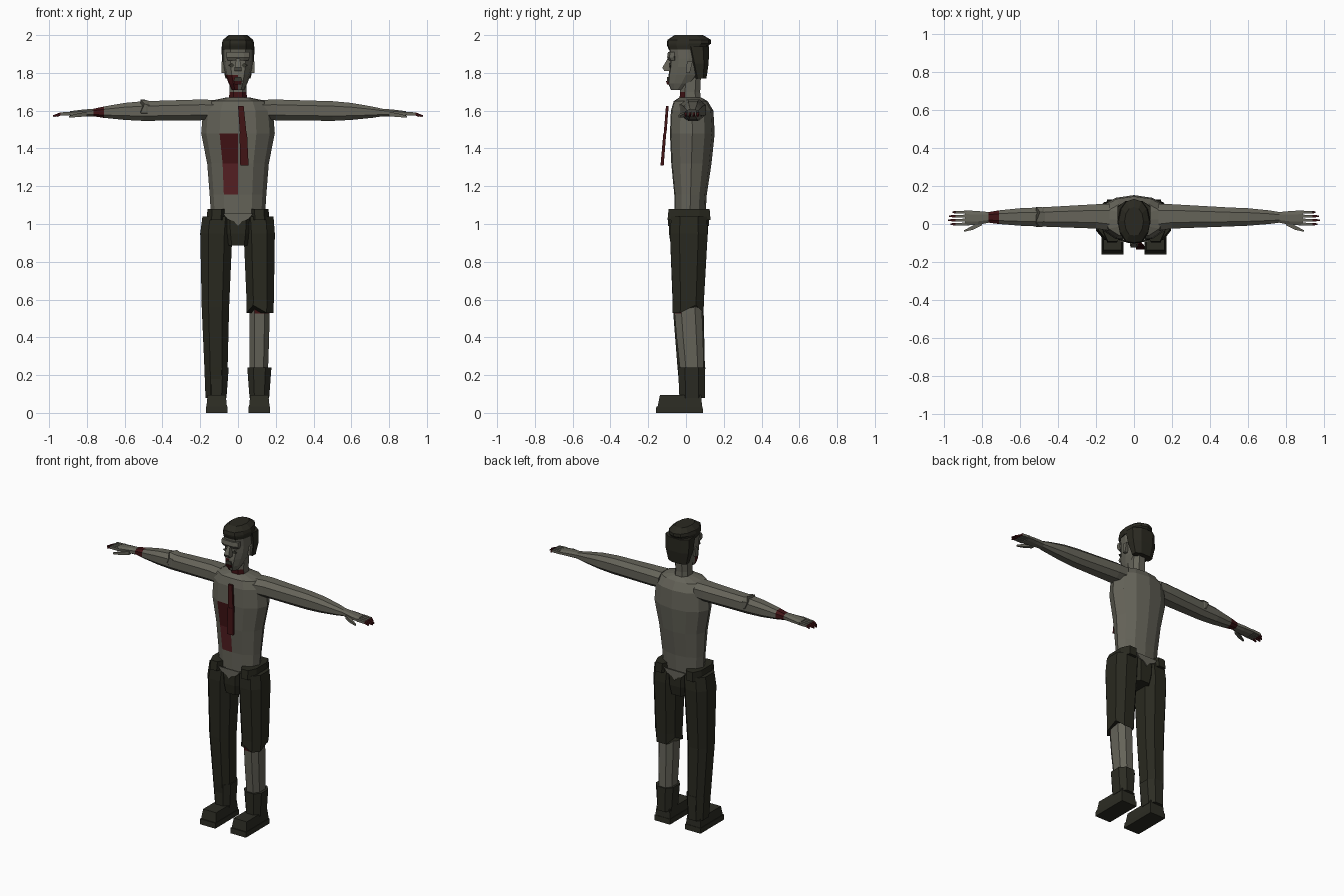
import bpy, bmesh
from mathutils import Vector

cube = bpy.data.objects.get("Cube")
if cube:
    bpy.data.objects.remove(cube, do_unlink=True)


def material(name, r, g, b):
    m = bpy.data.materials.new(name)
    m.use_nodes = True
    m.diffuse_color = (r, g, b, 1)
    m.node_tree.nodes["Principled BSDF"].inputs["Base Color"].default_value = (r, g, b, 1)
    return m


skin = material("grey skin", .13, .126, .10)
cloth = material("dark trousers", .022, .022, .014)
hair_mat = material("dark hair", .023, .022, .015)
leather = material("boot leather", .025, .025, .017)
stain = material("red stain", .095, .014, .017)
dark_stain = material("dark red stain", .05, .006, .007)
shadow = material("eye socket", .04, .04, .03)

# Unit cross-sections
SQUARE = [(-1, -1), (1, -1), (1, 1), (-1, 1)]
OCT = [(-.5, -1), (.5, -1), (1, -.5), (1, .5), (.5, 1), (-.5, 1), (-1, .5), (-1, -.5)]
half = [(.5, -.95), (.86, -.55), (1, 0), (.84, .55), (.5, .88)]
BODY = [(0, -1)] + half + [(0, 1)] + [(-x, y) for x, y in reversed(half)]


def ring_z(shape, z, x0, x1, y0, y1):
    """Horizontal ring filling the given extents."""
    return [Vector(((x0 + x1 + u * (x1 - x0)) / 2, (y0 + y1 + v * (y1 - y0)) / 2, z))
            for u, v in shape]


def ring_x(shape, x, y, ry, z, rz):
    """Ring across a limb that runs along x."""
    return [Vector((x, y + u * ry, z + v * rz)) for u, v in shape]


def loft(name, rings, mats, rule=None):
    bm = bmesh.new()
    rows = [[bm.verts.new(p) for p in r] for r in rings]
    n = len(rows[0])
    for a, b in zip(rows, rows[1:]):
        for i in range(n):
            j = (i + 1) % n
            bm.faces.new((a[i], a[j], b[j], b[i]))
    bm.faces.new(rows[0])
    bm.faces.new(rows[-1])
    bmesh.ops.recalc_face_normals(bm, faces=bm.faces)
    if rule:
        for f in bm.faces:
            f.material_index = rule(f.calc_center_median())
    me = bpy.data.meshes.new(name)
    bm.to_mesh(me)
    bm.free()
    for m in mats:
        me.materials.append(m)
    ob = bpy.data.objects.new(name, me)
    bpy.context.collection.objects.link(ob)
    return ob


def tower(name, shape, levels, mats, rule=None):
    return loft(name, [ring_z(shape, *l) for l in levels], mats, rule)


def body(name, levels, mats, rule=None):
    return tower(name, BODY, [(z, -w, w, f, b) for z, w, f, b in levels], mats, rule)


def plate(name, outline, y, mat, depth=.008):
    return loft(name, [[Vector((x, y + d, z)) for x, z in outline] for d in (0, depth)], [mat])


# Torso with stained belly faces
def belly(c):
    if c.y < 0 and -.1 < c.x < 0:
        if 1.32 < c.z < 1.48:
            return 2
        if 1.16 < c.z < 1.32:
            return 1
    return 0


body("torso", [(1.0, .14, -.06, .10), (1.155, .15, -.062, .11), (1.32, .163, -.078, .135),
               (1.48, .195, -.085, .152), (1.6, .185, -.08, .145), (1.65, .155, -.065, .115),
               (1.67, .06, -.035, .08)], [skin, stain, dark_stain], belly)

# Hanging torn strips in front of the chest
tower("upper_strip", SQUARE, [(1.48, .01, .045, -.118, -.103), (1.625, 0, .03, -.106, -.092)],
      [dark_stain])
tower("lower_strip", SQUARE, [(1.31, .012, .056, -.135, -.118), (1.48, .008, .048, -.12, -.105)],
      [dark_stain])

# Neck and head
tower("neck", OCT, [(1.64, -.05, .05, -.035, .08), (1.7, -.045, .045, -.032, .075),
                    (1.8, -.045, .045, -.025, .08)], [skin, dark_stain],
      lambda c: int(c.y < 0 and c.z < 1.7))
body("head", [(1.71, .032, -.08, -.01), (1.745, .05, -.095, .05), (1.79, .066, -.092, .09),
              (1.83, .076, -.085, .105), (1.875, .08, -.082, .11), (1.93, .08, -.09, .11),
              (1.965, .06, -.07, .09)], [skin, dark_stain],
     lambda c: int(c.x < 0 and c.y < -.03 and c.z < 1.79))
tower("nose", SQUARE, [(1.81, -.02, .02, -.115, -.07), (1.828, -.018, .018, -.125, -.07),
                       (1.88, -.008, .008, -.095, -.07)], [skin])
tower("brow", OCT, [(1.865, -.055, .055, -.09, -.05), (1.882, -.062, .062, -.1, -.05),
                    (1.91, -.06, .06, -.096, -.05)], [skin])
plate("mouth", [(-.024, 1.755), (.024, 1.755), (.016, 1.778), (-.016, 1.778)], -.101, shadow)
tower("lower_lip", SQUARE, [(1.738, -.018, .018, -.1, -.07), (1.756, -.02, .02, -.106, -.07)],
      [dark_stain])
for side, s in (("left", 1), ("right", -1)):
    plate(side + "_eye", [(s * .018, 1.84), (s * .032, 1.828), (s * .05, 1.84), (s * .032, 1.852)],
          -.088, shadow)
    loft(side + "_ear", [[Vector((s * x, y, z)) for y, z in
                          ((.0, 1.80), (.02, 1.80), (.035, 1.86), (.005, 1.86))]
                         for x in (.068, .088)], [skin])

# Hair cap and the cropped back
body("hair_cap", [(1.925, .085, -.092, .118), (1.945, .086, -.1, .12), (1.955, .086, -.102, .132),
                  (1.975, .08, -.098, .132), (2.0, .05, -.06, .09)], [hair_mat])
tower("hair_back", OCT, [(1.77, -.066, .066, .045, .108), (1.85, -.085, .085, .02, .12),
                         (1.94, -.087, .087, -.005, .122)], [hair_mat])

# Arms, hands and fingers
ARM = [(.13, .035, .07, 1.605, .052), (.2, .04, .064, 1.604, .055), (.5, .037, .05, 1.598, .052),
       (.6, .037, .046, 1.596, .045), (.71, .036, .036, 1.592, .03), (.765, .035, .028, 1.59, .02),
       (.82, .032, .036, 1.588, .018), (.89, .032, .04, 1.584, .013)]
for side, s in (("left", 1), ("right", -1)):
    loft(side + "_arm", [ring_x(OCT, s * x, *r) for x, *r in ARM], [skin, dark_stain],
         lambda c: int(-.765 < c.x < -.71))
    for i, tip in enumerate((.955, .975, .98, .965)):
        y = .062 - i * .021
        loft(f"{side}_finger_{i + 1}",
             [ring_x(SQUARE, s * .88, y, .008, 1.585, .009),
              ring_x(SQUARE, s * .94, y, .007, 1.583, .008),
              ring_x(SQUARE, s * tip, y, .004, 1.571, .004)], [skin, dark_stain],
             lambda c: int(abs(c.x) > .945))
    loft(side + "_thumb",
         [ring_x(SQUARE, s * .80, .005, .012, 1.582, .012),
          ring_x(SQUARE, s * .85, -.02, .011, 1.575, .009),
          ring_x(SQUARE, s * .895, -.037, .004, 1.568, .005)], [skin])

# Torn ridge on the right arm
loft("arm_ridge", [ring_x(OCT, -.465, .037, .045, 1.605, .045),
                   ring_x(OCT, -.485, .037, .053, 1.61, .045),
                   [p + Vector((-.02 * (i % 2), 0, 0)) for i, p in
                    enumerate(ring_x(OCT, -.495, .037, .053, 1.612, .047))]], [skin])

# Trousers: the left leg is torn off below the knee
tower("right_trouser_leg", OCT, [(.08, -.172, -.062, -.03, .1), (.24, -.178, -.055, -.045, .1),
                                 (.56, -.192, -.047, -.07, .093), (.95, -.2, -.03, -.085, .115),
                                 (1.04, -.188, -.025, -.078, .11)], [cloth])
left_rings = [ring_z(OCT, *l) for l in [(.55, .045, .187, -.072, .093),
                                        (.6, .045, .19, -.07, .095),
                                        (.95, .03, .195, -.085, .115),
                                        (1.04, .025, .188, -.078, .11)]]
for i, p in enumerate(left_rings[0]):
    p.z += .02 if i % 3 == 0 else -.02
loft("left_trouser_leg", left_rings, [cloth])
tower("trouser_seat", OCT, [(.885, -.065, .065, -.08, .105), (.95, -.08, .08, -.09, .116),
                            (1.035, -.088, .088, -.09, .116)], [cloth])
for side, s in (("left", 1), ("right", -1)):
    tower(side + "_waistband", OCT, [(1.02, s * .115 - .05, s * .115 + .05, -.098, .13),
                                     (1.08, s * .112 - .05, s * .112 + .05, -.092, .125)], [cloth])

# Bare skin showing through the torn waist, front and back
tear = [(-.08, 1.055), (.08, 1.055), (.055, 1.025), (.022, 1.015), (0, .99), (-.022, 1.015),
        (-.055, 1.025)]
plate("front_waist_tear", tear, -.096, skin)
plate("back_waist_tear", tear, .113, skin)

# Bare left shin with a stained top edge
tower("left_shin", OCT, [(.2, .062, .158, -.028, .095), (.4, .06, .165, -.05, .09),
                         (.525, .06, .167, -.06, .085), (.6, .062, .167, -.06, .085)],
      [skin, dark_stain], lambda c: int(c.z > .53 and c.y < .01 and c.x > .1))

# Boots
for side, s in (("left", 1), ("right", -1)):
    def boot_part(part, shape, levels):
        tower(f"{side}_boot_{part}", shape,
              [(z, s * .113 - w, s * .113 + w, f, b) for z, w, f, b in levels], [leather])
    boot_part("shaft", OCT, [(.08, .052, -.035, .1), (.24, .064, -.042, .102)])
    boot_part("sole", SQUARE, [(0, .057, -.16, .09), (.035, .057, -.157, .088)])
    boot_part("upper", SQUARE, [(.035, .054, -.15, .085), (.095, .048, -.138, .08)])
